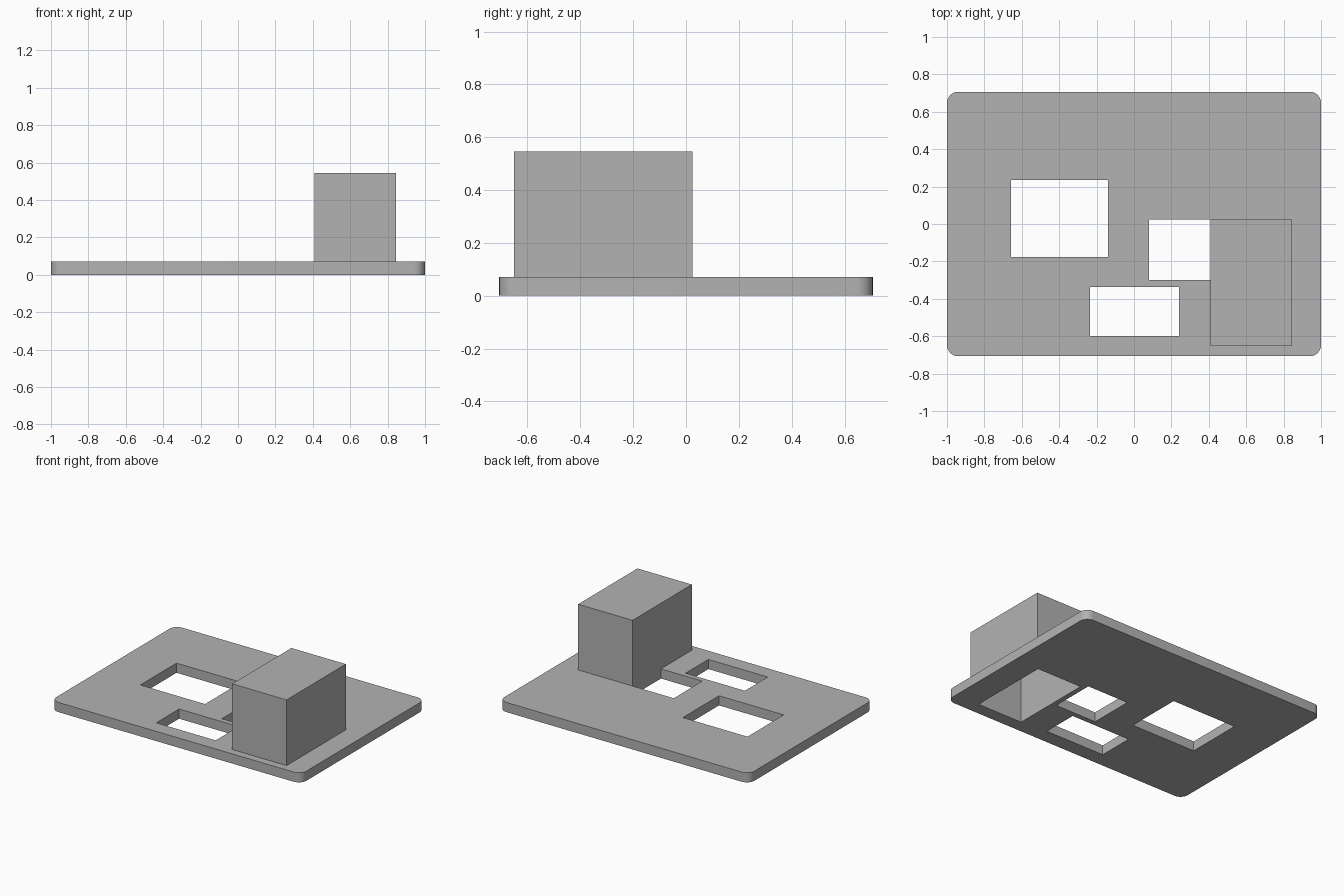
import bpy
import bmesh
import math
from mathutils import Vector

old = bpy.data.objects.get("Cube")
if old:
    bpy.data.objects.remove(old, do_unlink=True)

grey = bpy.data.materials.new("plain grey")
grey.use_nodes = True
colour = (0.45, 0.45, 0.45, 1)
grey.diffuse_color = colour
grey.node_tree.nodes["Principled BSDF"].inputs["Base Color"].default_value = colour

PLATE_TOP = 0.07
BOX_TOP = 0.545
WALL = 0.037


def block(name, x, y, z, radius=0):
    """Box spanning the given ranges, with optional rounded upright edges."""
    bm = bmesh.new()
    bmesh.ops.create_cube(bm, size=1)
    for v in bm.verts:
        v.co = Vector([lo + (c + 0.5) * (hi - lo) for c, (lo, hi) in zip(v.co, (x, y, z))])
    if radius:
        upright = [e for e in bm.edges if abs(e.verts[0].co.z - e.verts[1].co.z) > 0.01]
        bmesh.ops.bevel(bm, geom=upright, offset=radius, segments=8,
                        profile=0.5, affect='EDGES')
    mesh = bpy.data.meshes.new(name)
    bm.to_mesh(mesh)
    bm.free()
    mesh.materials.append(grey)
    obj = bpy.data.objects.new(name, mesh)
    bpy.context.collection.objects.link(obj)
    return obj


def cut(target, x, y, z):
    """Subtract a block from the target and discard the cutter."""
    cutter = block("cutter", x, y, z)
    mod = target.modifiers.new("cut", 'BOOLEAN')
    mod.operation = 'DIFFERENCE'
    mod.solver = 'EXACT'
    mod.object = cutter
    bpy.context.view_layer.objects.active = target
    bpy.ops.object.modifier_apply(modifier=mod.name)
    bpy.data.objects.remove(cutter, do_unlink=True)


box_x, box_y = (0.41, 0.845), (-0.652, 0.025)
cavity_x = (box_x[0] + WALL, box_x[1] - WALL)
cavity_y = (box_y[0] + WALL, box_y[1] - WALL)

# Plate with rounded corners, three windows and the opening below the box
plate = block("base_plate", (-1, 1), (-0.707, 0.707), (0, PLATE_TOP), 0.06)
windows = [((-0.657, -0.14), (-0.177, 0.236)),
           ((0.08, 0.41), (-0.3, 0.025)),
           ((-0.235, 0.24), (-0.598, -0.337)),
           (cavity_x, cavity_y)]
for wx, wy in windows:
    cut(plate, wx, wy, (-0.1, 0.2))

# Hollow box, open underneath
box = block("hollow_box", box_x, box_y, (PLATE_TOP, BOX_TOP))
cut(box, cavity_x, cavity_y, (-0.1, BOX_TOP - WALL))

# Smooth only the rounded corners
bpy.ops.object.select_all(action='DESELECT')
plate.select_set(True)
bpy.context.view_layer.objects.active = plate
bpy.ops.object.shade_smooth_by_angle(angle=math.radians(30))
